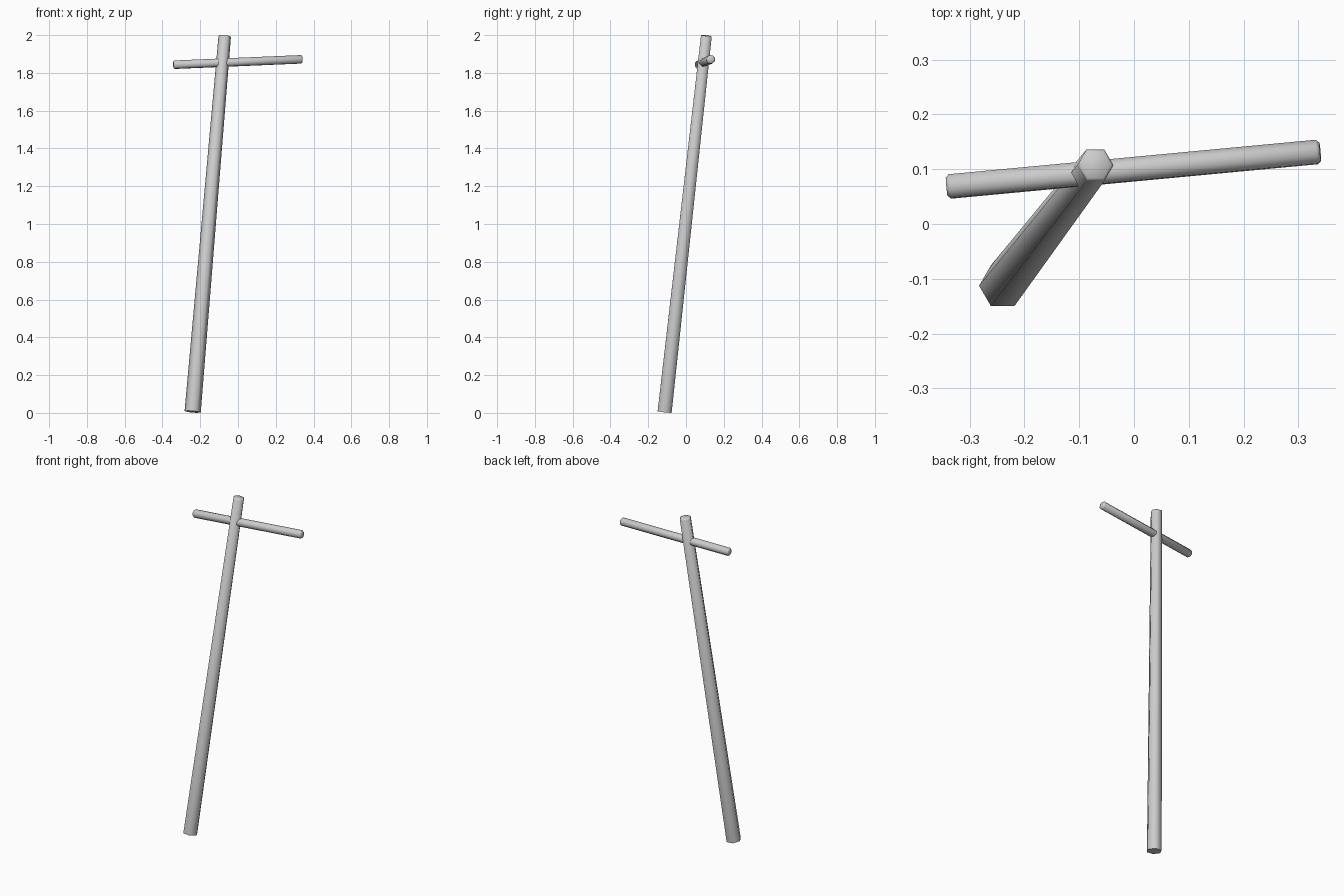
import bpy, bmesh, math
from mathutils import Vector

if "Cube" in bpy.data.objects:
    bpy.data.objects.remove(bpy.data.objects["Cube"])


def rod(name, start, end, r_start, r_end, sides, turn=0.0, chamfer_start=0.0, chamfer_end=0.0):
    """Tapered straight rod with optional chamfered ends."""
    a, b = Vector(start), Vector(end)
    axis = b - a
    length = axis.length
    rot = Vector((0, 0, 1)).rotation_difference(axis)
    rings = []
    if chamfer_start:
        rings.append((0, r_start - chamfer_start))
    rings.append((chamfer_start, r_start))
    rings.append((length - chamfer_end, r_end))
    if chamfer_end:
        rings.append((length, r_end - chamfer_end))

    bm = bmesh.new()
    loops = []
    for h, r in rings:
        loop = []
        for i in range(sides):
            t = turn + math.tau * i / sides
            loop.append(bm.verts.new(a + rot @ Vector((r * math.cos(t), r * math.sin(t), h))))
        loops.append(loop)
    for lo, hi in zip(loops, loops[1:]):
        for i in range(sides):
            j = (i + 1) % sides
            bm.faces.new((lo[i], lo[j], hi[j], hi[i]))
    bm.faces.new(loops[0][::-1])
    bm.faces.new(loops[-1])

    mesh = bpy.data.meshes.new(name)
    bm.to_mesh(mesh)
    bm.free()
    obj = bpy.data.objects.new(name, mesh)
    bpy.context.collection.objects.link(obj)
    bpy.ops.object.select_all(action='DESELECT')
    obj.select_set(True)
    bpy.context.view_layer.objects.active = obj
    bpy.ops.object.shade_smooth_by_angle(angle=math.radians(62))
    return obj


# Leaning six-sided pole, thinner toward the top
rod("pole", (-0.24, -0.113, 0.006), (-0.07, 0.108, 1.997),
    0.043, 0.033, 6, chamfer_end=0.005)

# Crossbar passing through the pole near the top
rod("crossbar", (-0.342, 0.068, 1.843), (0.34, 0.132, 1.872),
    0.0235, 0.0235, 8, turn=math.pi / 8, chamfer_start=0.006, chamfer_end=0.006)
